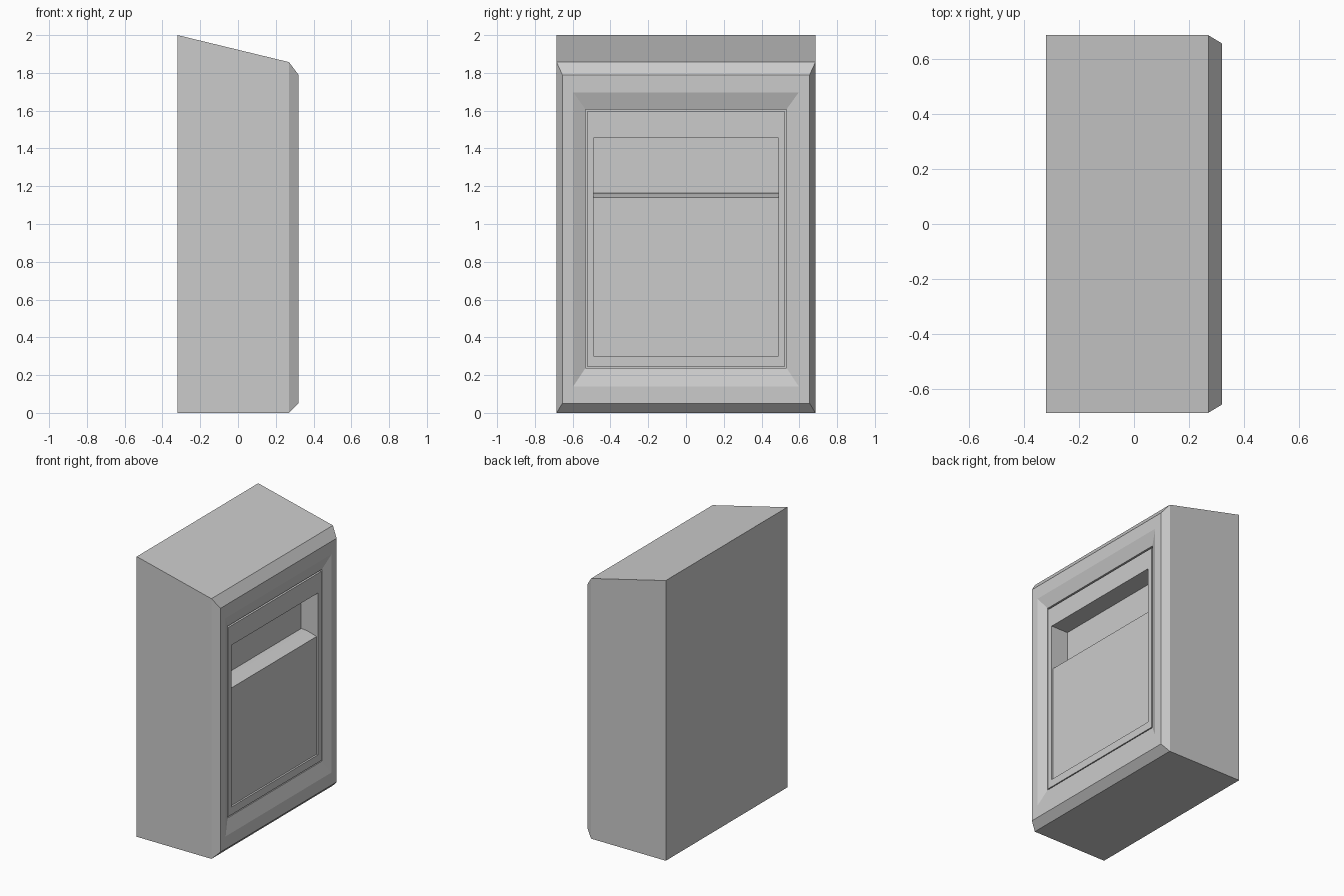
import bpy, bmesh, math

if "Cube" in bpy.data.objects:
    bpy.data.objects.remove(bpy.data.objects["Cube"])


def finish(name, bm):
    me = bpy.data.meshes.new(name)
    bm.to_mesh(me)
    bm.free()
    ob = bpy.data.objects.new(name, me)
    bpy.context.collection.objects.link(ob)
    return ob


def ring_part(name, rings, back_cap=False):
    """Bridge rectangular rings given as (x, half width, z low, z high)."""
    bm = bmesh.new()
    loops = [[bm.verts.new((x, s * w, z)) for s, z in
              ((-1, lo), (1, lo), (1, hi), (-1, hi))] for x, w, lo, hi in rings]
    for a, b in zip(loops, loops[1:]):
        for i in range(4):
            j = (i + 1) % 4
            bm.faces.new((a[i], a[j], b[j], b[i]))
    if back_cap:
        bm.faces.new(loops[0][::-1])
    return finish(name, bm)


# Housing: sloped top, chamfered front, bevelled recess, groove wall
ring_part("housing", [
    (-0.32, 0.685, 0.0, 2.0),
    (0.27, 0.685, 0.0, 1.857),
    (0.32, 0.655, 0.05, 1.79),
    (0.32, 0.597, 0.14, 1.697),
    (0.29, 0.532, 0.238, 1.607),
    (0.275, 0.532, 0.238, 1.607),
], back_cap=True)

# Front panel: groove floor, raised frame, step in to the door
ring_part("front_panel", [
    (0.275, 0.532, 0.238, 1.607),
    (0.275, 0.525, 0.245, 1.595),
    (0.29, 0.525, 0.245, 1.595),
    (0.29, 0.49, 0.30, 1.455),
    (0.277, 0.49, 0.30, 1.455),
])

# Door and slot: flat door, curved ledge, slot back and ceiling
front, back, w = 0.277, 0.156, 0.49
arc = []
for k in range(7):
    t = k / 6
    arc.append((front + (back - front) * t, 1.14 + 0.025 * math.sin(t * math.pi / 2)))
profile = [(front, 0.30)] + arc + [(back, 1.455), (front, 1.455)]

bm = bmesh.new()
left, right = ([bm.verts.new((x, s * w, z)) for x, z in profile] for s in (-1, 1))
for i in range(len(profile) - 1):
    bm.faces.new((left[i], right[i], right[i + 1], left[i + 1]))
bm.faces.new(left[1:])
bm.faces.new(right[1:][::-1])
door = finish("door_and_slot", bm)

# Smooth only the curved ledge
for ob in bpy.data.objects:
    ob.select_set(ob is door)
bpy.context.view_layer.objects.active = door
bpy.ops.object.shade_smooth_by_angle(angle=math.radians(30))
